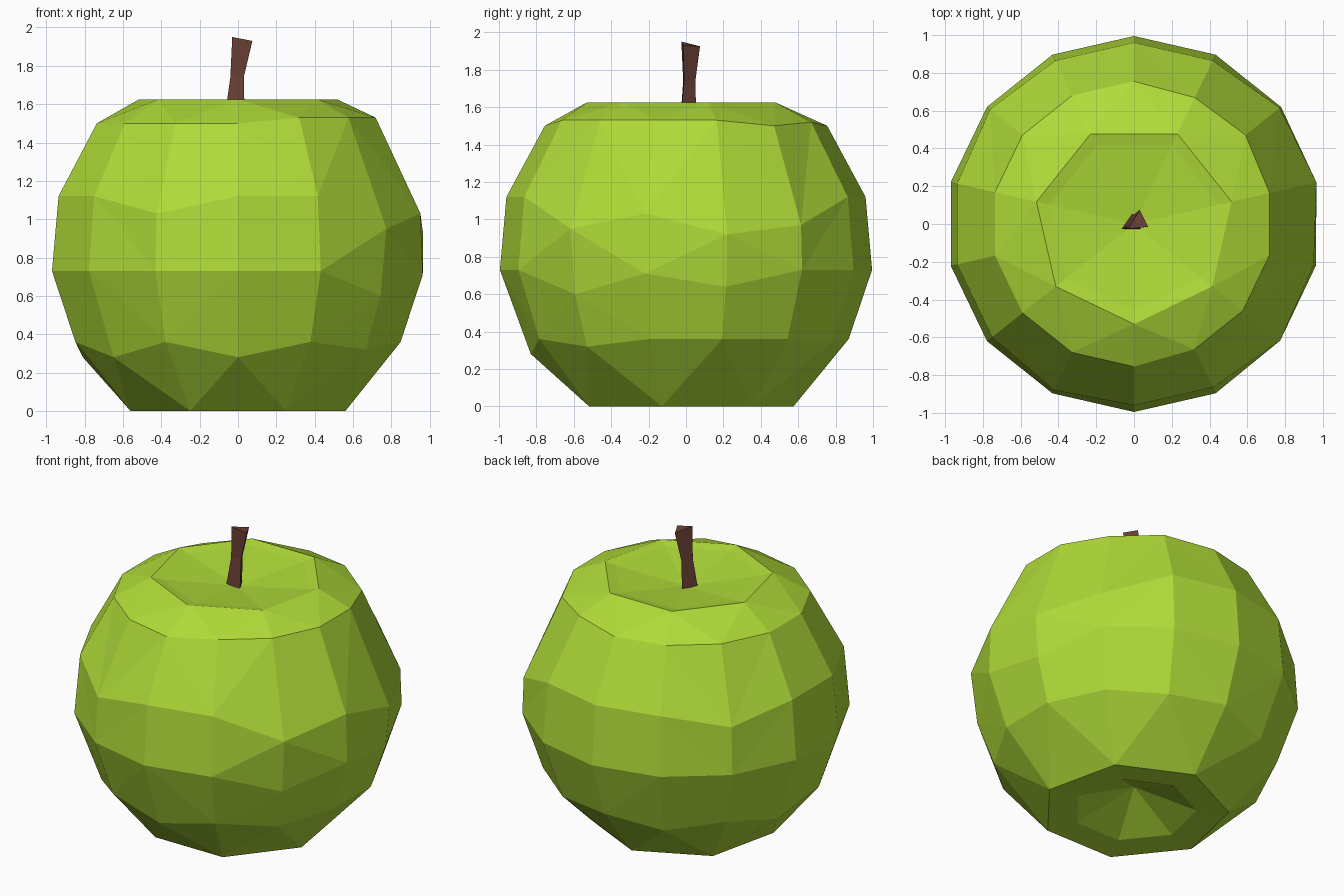
import bpy, bmesh, math
from mathutils import Vector

cube = bpy.data.objects.get("Cube")
if cube:
    bpy.data.objects.remove(cube)

SIDES = 14


def material(name, color):
    mat = bpy.data.materials.new(name)
    mat.use_nodes = True
    mat.diffuse_color = (*color, 1)
    mat.node_tree.nodes["Principled BSDF"].inputs["Base Color"].default_value = (*color, 1)
    return mat


def finish(bm, name, mat):
    bmesh.ops.recalc_face_normals(bm, faces=bm.faces)
    mesh = bpy.data.meshes.new(name)
    bm.to_mesh(mesh)
    bm.free()
    mesh.materials.append(mat)
    obj = bpy.data.objects.new(name, mesh)
    bpy.context.collection.objects.link(obj)
    return obj


def point(i, r, z):
    # Step 0 faces the front, counting round towards +x
    a = 2 * math.pi * i / SIDES
    return Vector((r * math.sin(a), -r * math.cos(a), z))


# Outline of the fruit: height, radius
PROFILE = [(0.28, 0.83), (0.36, 0.87), (0.73, 0.995), (0.95, 0.99),
           (1.12, 0.96), (1.5, 0.755), (1.54, 0.73)]


def radius(z):
    for (z0, r0), (z1, r1) in zip(PROFILE, PROFILE[1:]):
        if z <= z1:
            return r0 + (r1 - r0) * (z - z0) / (z1 - z0)
    return PROFILE[-1][1]


# Hand-cut look: base height of each ring, and the corners that stray from it
RINGS = [
    (0.36, {0: 0.28, 2: 0.32, 6: 0.34, 8: 0.3, 10: 0.28, 12: 0.28}),
    (0.73, {2: 0.6, 3: 0.71, 4: 0.64}),
    (1.12, {2: 0.95, 3: 1.03, 4: 0.92, 5: 0.97, 9: 1.04, 13: 1.03}),
    (1.5, {1: 1.53, 2: 1.53, 3: 1.53, 4: 1.53, 6: 1.52}),
]

# Fruit body
bm = bmesh.new()
rings = []
for base, strays in RINGS:
    heights = [strays.get(i, base) for i in range(SIDES)]
    rings.append([bm.verts.new(point(i, radius(z), z)) for i, z in enumerate(heights)])
for low, high in zip(rings, rings[1:]):
    for i in range(SIDES):
        j = (i + 1) % SIDES
        a, b, c, d = low[i], low[j], high[j], high[i]
        # Alternate the diagonals for a faceted surface
        tris = ((a, b, c), (a, c, d)) if i % 2 else ((a, b, d), (b, c, d))
        for tri in tris:
            bm.faces.new(tri)


def cap(ring, start, outer, inner, peak):
    """Halve the sides into a rim, step to an inner ring, close in a hollow."""
    steps = range(start, SIDES, 2)
    rim = [bm.verts.new(point(i, *outer)) for i in steps]
    lip = [bm.verts.new(point(i, *inner)) for i in steps]
    centre = bm.verts.new((0, 0, peak))
    for k, i in enumerate(steps):
        n = (k + 1) % len(rim)
        mid = ring[(i + 1) % SIDES]
        bm.faces.new((ring[i], mid, rim[k]))
        bm.faces.new((mid, ring[(i + 2) % SIDES], rim[n]))
        bm.faces.new((rim[k], mid, rim[n]))
        bm.faces.new((rim[k], rim[n], lip[n], lip[k]))
        bm.faces.new((lip[k], lip[n], centre))


cap(rings[-1], 0, (0.53, 1.625), (0.46, 1.61), 1.55)
cap(rings[0], 1, (0.575, 0.0), (0.38, 0.01), 0.17)
finish(bm, "fruit_body", material("apple green", (0.43, 0.71, 0.04)))

# Stem: three-sided, pinched in the middle
bm = bmesh.new()
sections = [
    [(-0.07, -0.03, 1.53), (0.035, -0.03, 1.53), (-0.01, 0.055, 1.53)],
    [(-0.04, -0.015, 1.74), (0.03, -0.01, 1.74), (0.0, 0.05, 1.74)],
    [(-0.03, -0.025, 1.95), (0.075, -0.015, 1.93), (0.03, 0.075, 1.925)],
]
loops = [[bm.verts.new(p) for p in s] for s in sections]
for low, high in zip(loops, loops[1:]):
    for i in range(3):
        j = (i + 1) % 3
        bm.faces.new((low[i], low[j], high[j], high[i]))
bm.faces.new(loops[0])
bm.faces.new(loops[-1])
finish(bm, "stem", material("stem brown", (0.15, 0.052, 0.037)))
